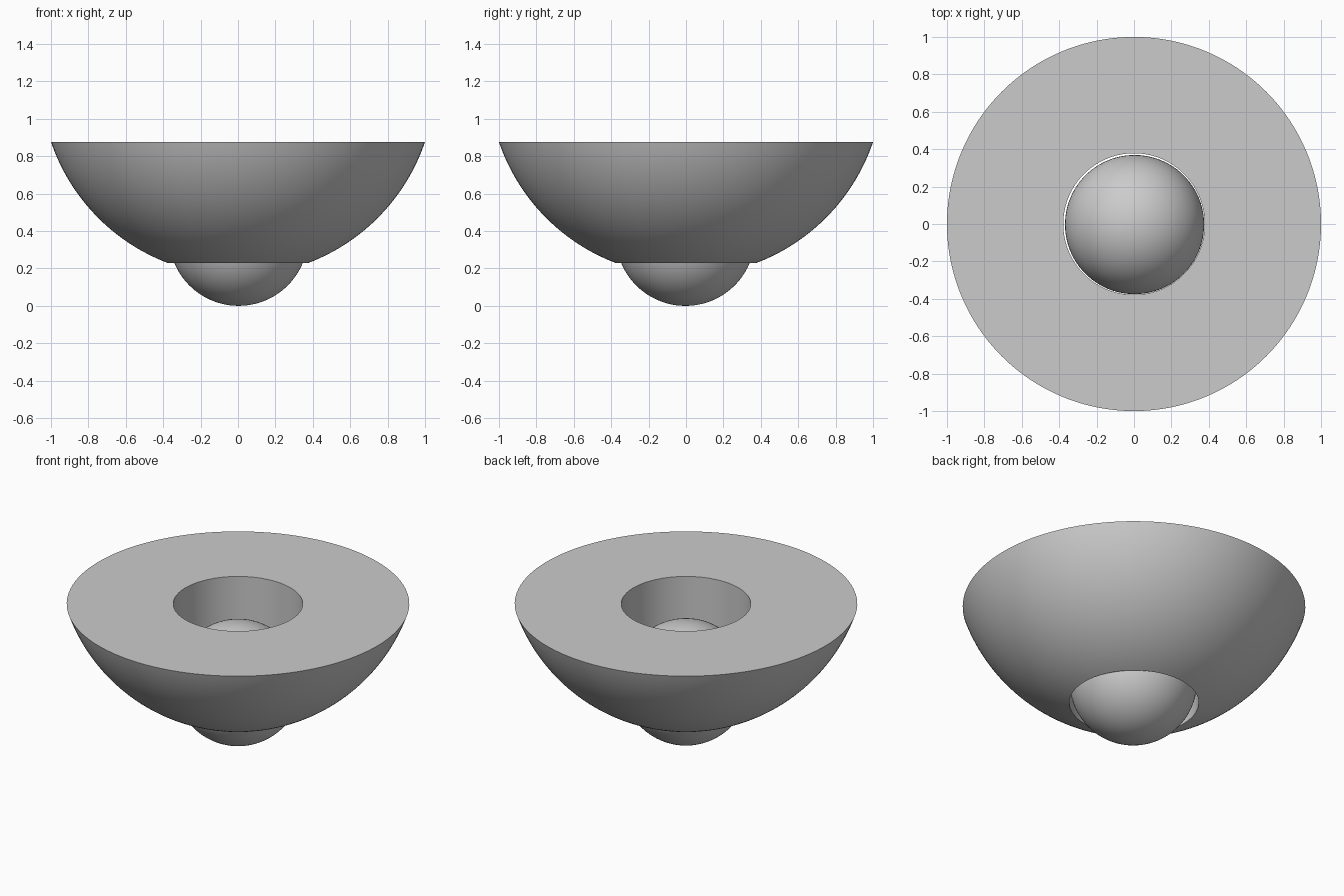
import bpy, bmesh, math

cube = bpy.data.objects.get("Cube")
if cube:
    bpy.data.objects.remove(cube, do_unlink=True)

GREY = (0.6, 0.6, 0.6, 1.0)
mat = bpy.data.materials.new("plain_grey")
mat.use_nodes = True
mat.diffuse_color = GREY
mat.node_tree.nodes["Principled BSDF"].inputs["Base Color"].default_value = GREY

RIM_Z = 0.877        # height of the flat top
HOLE_R = 0.378       # radius of the straight bore
BALL_R = 0.372
BOWL_R = 1.056       # radius of the sphere the bowl is cut from
BOWL_Z = 1.216       # height of that sphere's centre


def finish(name, bm, location=(0, 0, 0)):
    """Turn a bmesh into a named, coloured, smooth-shaded object."""
    bmesh.ops.recalc_face_normals(bm, faces=bm.faces)
    mesh = bpy.data.meshes.new(name)
    bm.to_mesh(mesh)
    bm.free()
    mesh.materials.append(mat)
    obj = bpy.data.objects.new(name, mesh)
    obj.location = location
    bpy.context.collection.objects.link(obj)
    bpy.ops.object.select_all(action="DESELECT")
    obj.select_set(True)
    bpy.context.view_layer.objects.active = obj
    bpy.ops.object.shade_smooth_by_angle(angle=math.radians(30))
    return obj


# Bowl: spherical outside, flat top and straight bore, turned about z
start = math.asin(HOLE_R / BOWL_R)
end = math.acos((BOWL_Z - RIM_Z) / BOWL_R)
STEPS = 32
profile = []
for i in range(STEPS + 1):
    a = start + (end - start) * i / STEPS
    profile.append((BOWL_R * math.sin(a), BOWL_Z - BOWL_R * math.cos(a)))
profile.append((HOLE_R, RIM_Z))

bm = bmesh.new()
verts = [bm.verts.new((r, 0, z)) for r, z in profile]
edges = [bm.edges.new((v, verts[(i + 1) % len(verts)])) for i, v in enumerate(verts)]
bmesh.ops.spin(bm, geom=verts + edges, cent=(0, 0, 0), axis=(0, 0, 1),
               angle=math.tau, steps=128, use_merge=True)
bmesh.ops.remove_doubles(bm, verts=bm.verts, dist=0.0001)
finish("bowl", bm)

# Ball: sits loosely in the bottom of the bore
bm = bmesh.new()
bmesh.ops.create_uvsphere(bm, u_segments=96, v_segments=48, radius=BALL_R)
finish("ball", bm, (0.003, -0.003, BALL_R))
